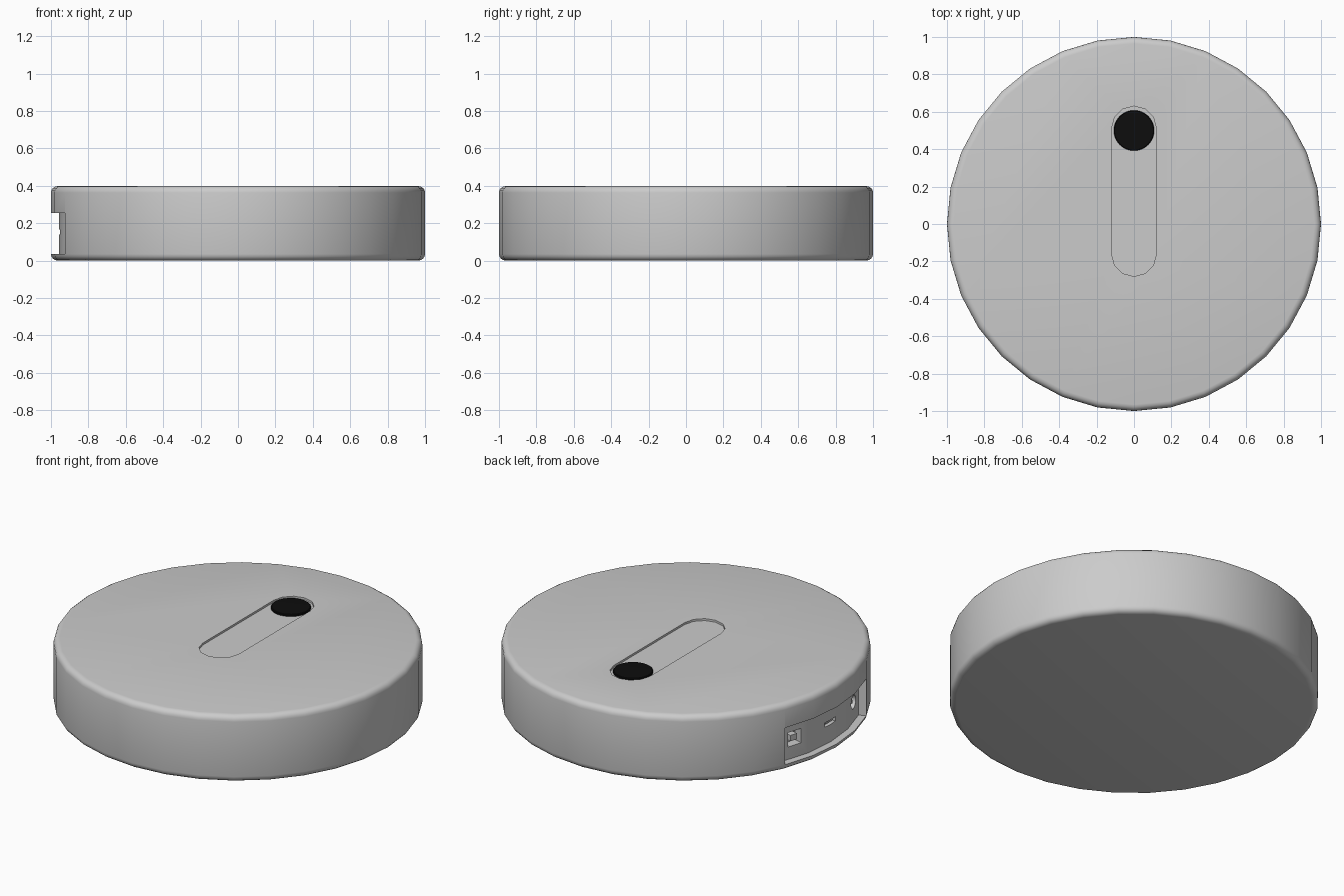
import bpy, bmesh, math
from mathutils import Matrix, Vector

if "Cube" in bpy.data.objects:
    bpy.data.objects.remove(bpy.data.objects["Cube"])

SIDES, TOP, PORT_Z = 32, 0.398, 0.152
STEP = 2 * math.pi / SIDES


def finish(name, bm):
    bmesh.ops.recalc_face_normals(bm, faces=bm.faces)
    me = bpy.data.meshes.new(name)
    bm.to_mesh(me)
    bm.free()
    ob = bpy.data.objects.new(name, me)
    bpy.context.collection.objects.link(ob)
    return ob


def lathe(name, profile, sides):
    bm = bmesh.new()
    rings = [[bm.verts.new((r * math.cos(2 * math.pi * i / sides),
                            r * math.sin(2 * math.pi * i / sides), z))
              for i in range(sides)] for r, z in profile]
    for a, b in zip(rings, rings[1:]):
        for i in range(sides):
            j = (i + 1) % sides
            bm.faces.new((a[i], a[j], b[j], b[i]))
    bm.faces.new(rings[0])
    bm.faces.new(rings[-1])
    return finish(name, bm)


def prism(name, outline, z0, z1):
    bm = bmesh.new()
    face = bm.faces.new([bm.verts.new((x, y, z0)) for x, y in outline])
    new = bmesh.ops.extrude_face_region(bm, geom=[face])["geom"]
    bmesh.ops.translate(bm, vec=(0, 0, z1 - z0),
                        verts=[v for v in new if isinstance(v, bmesh.types.BMVert)])
    return finish(name, bm)


def polar(r, a):
    return r * math.cos(a), r * math.sin(a)


def radial(angle, r, z=PORT_Z):
    # local x points outward from the body axis
    a = math.radians(angle)
    return Matrix.Translation((*polar(r, a), z)) @ Matrix.Rotation(a, 4, 'Z')


def box(name, matrix, size):
    bm = bmesh.new()
    bmesh.ops.create_cube(bm, size=1, matrix=matrix @ Matrix.Diagonal((*size, 1)))
    return finish(name, bm)


def rod(name, matrix, radius, length, sides=16):
    bm = bmesh.new()
    bmesh.ops.create_cone(bm, cap_ends=True, segments=sides, radius1=radius,
                          radius2=radius, depth=length,
                          matrix=matrix @ Matrix.Rotation(math.pi / 2, 4, 'Y'))
    return finish(name, bm)


def smooth(ob):
    bpy.ops.object.select_all(action='DESELECT')
    ob.select_set(True)
    bpy.context.view_layer.objects.active = ob
    bpy.ops.object.shade_smooth_by_angle(angle=math.radians(30))


def cut(target, cutters):
    for c in cutters:
        c.hide_render = True
        mod = target.modifiers.new("cut", 'BOOLEAN')
        mod.object, mod.solver = c, 'EXACT'
    dg = bpy.context.evaluated_depsgraph_get()
    me = bpy.data.meshes.new_from_object(target.evaluated_get(dg))
    target.modifiers.clear()
    target.data = me
    for c in cutters:
        bpy.data.objects.remove(c)


# Round body with softened rims
R, SEG = 0.035, 4
arc = [math.pi / 2 * i / SEG for i in range(SEG + 1)]
profile = [(1 - R + R * math.sin(a), R - R * math.cos(a)) for a in arc]
profile += [(1 - R + R * math.cos(a), TOP - R + R * math.sin(a)) for a in arc]
body = lathe("body", profile, SIDES)

# Rear port bay spanning four facets
bay_angles = [math.pi + i * STEP for i in range(-2, 3)]
bay = prism("bay_cutter", [polar(0.957, a) for a in bay_angles]
            + [polar(1.15, a) for a in reversed(bay_angles)], 0.035, 0.255)

# Shallow slot in the top
SW = 0.12
half = [math.pi * i / 6 for i in range(7)]
slot_outline = [(SW * math.cos(a), 0.51 + SW * math.sin(a)) for a in half]
slot_outline += [(-SW * math.cos(a), -0.16 - SW * math.sin(a)) for a in half]
slot = prism("slot_cutter", slot_outline, TOP - 0.012, TOP + 0.1)

# Port holes
holes = [box("square_hole", radial(163.1, 0.95), (0.1, 0.09, 0.085)),
         box("slim_hole", radial(180, 0.95), (0.1, 0.1, 0.026)),
         rod("round_hole", radial(197.2, 0.95), 0.04, 0.1)]
cut(body, [bay, slot] + holes)
smooth(body)

# Connector parts inside the holes
box("square_port_tongue", radial(163.1, 0.92), (0.05, 0.045, 0.035))
box("slim_port_tongue", radial(180, 0.92), (0.05, 0.07, 0.008))
smooth(rod("round_port_pin", radial(197.2, 0.92), 0.011, 0.05, 12))

# Dark button at the end of the slot
button = lathe("button", [(0.108, TOP - 0.03), (0.108, TOP - 0.003),
                          (0.104, TOP), (0.05, TOP + 0.001)], 48)
button.location = (0, 0.5, 0)
black = bpy.data.materials.new("black")
black.diffuse_color = (0.004, 0.004, 0.004, 1)
black.use_nodes = True
black.node_tree.nodes["Principled BSDF"].inputs["Base Color"].default_value = black.diffuse_color
button.data.materials.append(black)
smooth(button)
